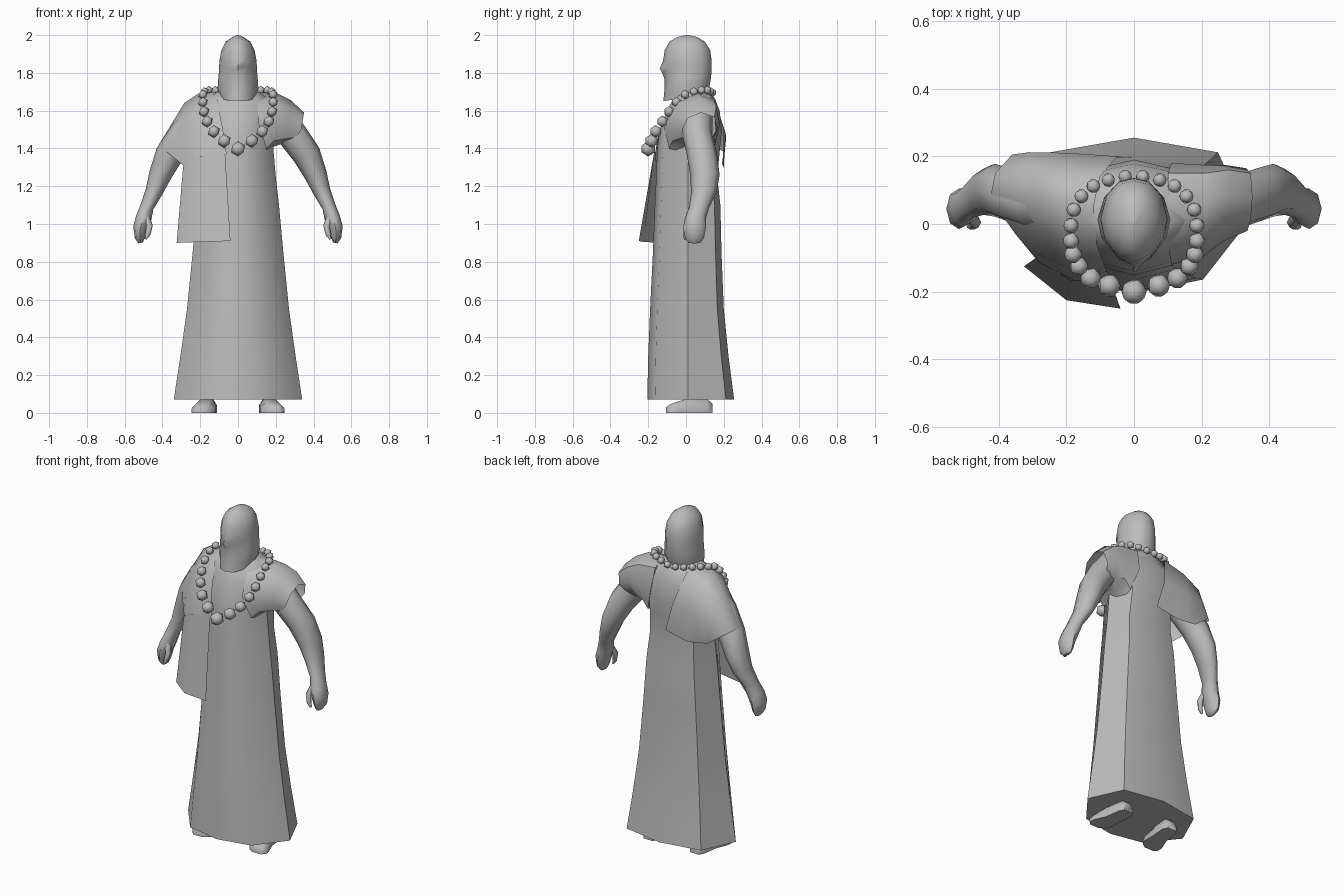
import bpy, bmesh, math
from mathutils import Vector

grey = bpy.data.materials.new("plain grey")
grey.diffuse_color = (0.5, 0.5, 0.5, 1)


def make(name, rows, closed=True, caps=(True, True), angle=50):
    """Skin a list of equal-length point rows into one surface."""
    bm = bmesh.new()
    grid = [[bm.verts.new(p) for p in row] for row in rows]
    n = len(rows[0])
    for a, b in zip(grid, grid[1:]):
        for i in range(n if closed else n - 1):
            j = (i + 1) % n
            bm.faces.new((a[i], a[j], b[j], b[i]))
    if closed and caps[0]:
        bm.faces.new(grid[0])
    if closed and caps[1]:
        bm.faces.new(grid[-1])
    bmesh.ops.remove_doubles(bm, verts=bm.verts, dist=0.0005)
    bmesh.ops.recalc_face_normals(bm, faces=bm.faces)
    return finish(name, bm, angle)


def finish(name, bm, angle):
    me = bpy.data.meshes.new(name)
    bm.to_mesh(me)
    bm.free()
    me.materials.append(grey)
    ob = bpy.data.objects.new(name, me)
    bpy.context.collection.objects.link(ob)
    bpy.ops.object.select_all(action='DESELECT')
    ob.select_set(True)
    bpy.context.view_layer.objects.active = ob
    bpy.ops.object.shade_smooth_by_angle(angle=math.radians(angle))
    return ob


def symmetric(half):
    """Close a half outline running from front centre to back centre."""
    return half + [(-x, y, z) for x, y, z in half[-2:0:-1]]


def limb(path, sides=8):
    """Elliptical rings (x, y, z, half width, half depth) across a path."""
    rows = []
    for i, (x, y, z, a, b) in enumerate(path):
        p, q = path[max(i - 1, 0)], path[min(i + 1, len(path) - 1)]
        d = Vector((q[0] - p[0], 0, q[2] - p[2])).normalized()
        across = Vector((-d.z, 0, d.x))
        rows.append([Vector((x, y, z)) + across * a * math.cos(t) + Vector((0, b * math.sin(t), 0))
                     for t in (2 * math.pi * k / sides for k in range(sides))])
    return rows


def flip(rows, s):
    return [[(p[0] * s, p[1], p[2]) for p in r] for r in rows]


# Robe: eight-sided rings as height, half width, front, back
robe = [(0.07, .34, -.205, .255), (.30, .305, -.20, .225), (.55, .27, -.19, .20),
        (.85, .24, -.175, .188), (1.10, .217, -.165, .182), (1.25, .20, -.158, .165),
        (1.40, .187, -.152, .18), (1.50, .19, -.14, .19), (1.60, .19, -.10, .178),
        (1.66, .17, -.07, .155), (1.70, .11, -.03, .13)]
make("robe", [symmetric([(0, f, z), (.6 * w, .8 * f, z), (w, .01, z), (.73 * w, .83 * b, z), (0, b, z)])
              for z, w, f, b in robe])

# Short sleeve on one shoulder
sleeve = [[(.10, .06, 1.70), (.10, -.06, 1.65), (.11, -.12, 1.53), (.15, -.09, 1.40),
           (.15, .06, 1.36), (.15, .15, 1.40), (.11, .18, 1.53), (.10, .15, 1.66)],
          [(.21, .06, 1.69), (.21, -.04, 1.645), (.20, -.10, 1.54), (.19, -.07, 1.44),
           (.19, .05, 1.41), (.19, .15, 1.45), (.20, .175, 1.55), (.21, .15, 1.65)],
          [(.28, .08, 1.655), (.28, .00, 1.61), (.265, -.05, 1.53), (.245, -.04, 1.45),
           (.235, .05, 1.425), (.245, .14, 1.45), (.265, .175, 1.54), (.28, .16, 1.62)],
          [(.35, .08, 1.59), (.345, .01, 1.56), (.335, -.02, 1.50), (.31, -.01, 1.46),
           (.27, .05, 1.43), (.30, .13, 1.45), (.33, .165, 1.50), (.345, .15, 1.565)]]
make("sleeve", sleeve, caps=(True, False))

# Shoulder drape: rows from front over the shoulder to back, moving outward
drape = [[(-.06, -.165, 1.37), (-.08, -.14, 1.50), (-.11, -.06, 1.66), (-.12, .05, 1.70),
          (-.10, .14, 1.68), (-.05, .20, 1.50), (.00, .195, 1.33)],
         [(-.18, -.165, 1.34), (-.20, -.13, 1.48), (-.21, -.05, 1.62), (-.21, .06, 1.69),
          (-.22, .16, 1.63), (-.20, .21, 1.48), (-.14, .20, 1.30)],
         [(-.28, -.115, 1.31), (-.295, -.08, 1.42), (-.29, -.01, 1.55), (-.285, .08, 1.64),
          (-.32, .17, 1.56), (-.31, .212, 1.45), (-.23, .195, 1.31)],
         [(-.29, -.10, 1.31), (-.35, -.03, 1.36), (-.40, .04, 1.40), (-.422, .09, 1.415),
          (-.41, .15, 1.41), (-.36, .205, 1.38), (-.28, .19, 1.32)]]
make("shoulder_drape", drape, closed=False)

# Hanging cloth panel below the drape
make("hanging_panel", [[(-.07, -.165, 1.40), (-.19, -.165, 1.36), (-.29, -.10, 1.31)],
                       [(-.04, -.25, .91), (-.20, -.225, .905), (-.325, -.125, .90)]], closed=False)

# Arms, thumbs and feet on both sides
arm = [(.20, .06, 1.58, .08, .08), (.29, .06, 1.47, .08, .08), (.365, .085, 1.365, .075, .08),
       (.412, .10, 1.26, .06, .078), (.445, .095, 1.17, .046, .068), (.482, .07, 1.09, .036, .054),
       (.50, .05, 1.03, .042, .056), (.517, .045, .98, .038, .06), (.52, .045, .925, .026, .05),
       (.515, .045, .90, .012, .03)]
thumb = [(.488, .03, 1.04, .02, .022), (.468, .005, .99, .017, .018),
         (.478, -.005, .945, .014, .013), (.49, -.005, .92, .006, .007)]
# Foot rings from heel to toe as y, centre x, half width, height
foot = [(.14, .155, .03, .05), (.11, .155, .045, .075), (.02, .165, .048, .08),
        (-.05, .18, .062, .058), (-.085, .19, .055, .045), (-.105, .195, .03, .03)]
feet = [[(c - w, y, 0), (c - w, y, h * .5), (c - w * .5, y, h), (c + w * .5, y, h),
         (c + w, y, h * .5), (c + w, y, 0)] for y, c, w, h in foot]
for side, s in (("left", 1), ("right", -1)):
    make(side + "_arm", flip(limb(arm), s), angle=60)
    make(side + "_thumb", flip(limb(thumb, 6), s), angle=60)
    make(side + "_foot", flip(feet, s), angle=60)

# Head and beard: front height, back height, half width, front, cheek, back
head = [(1.65, 1.69, .095, -.12, -.105, .115), (1.70, 1.73, .108, -.115, -.095, .125),
        (1.765, 1.78, .104, -.113, -.092, .133), (1.80, 1.81, .101, -.126, -.09, .135),
        (1.825, 1.84, .10, -.14, -.088, .136), (1.86, 1.87, .098, -.122, -.098, .135),
        (1.92, 1.92, .088, -.113, -.092, .128), (1.965, 1.965, .066, -.088, -.07, .10),
        (1.99, 1.99, .03, -.045, -.035, .06), (2.0, 2.0, .004, 0, .002, .012)]
rows = []
for zf, zb, w, f, c, b in head:
    def h(y):
        return zf + (zb - zf) * (y - f) / (b - f)
    rows.append(symmetric([(x, y, h(y)) for x, y in
                           ((0, f), (.48 * w, c), (.88 * w, .45 * c), (w, .03 * b + .01),
                            (.82 * w, .62 * b), (.45 * w, .92 * b), (0, b))]))
make("head", rows, angle=60)

# Neck under the beard
make("neck", [[(.085 * math.cos(t), .04 + .075 * math.sin(t), z)
               for t in (k * math.pi / 4 for k in range(8))] for z in (1.62, 1.74)])

# Bead necklace, growing toward the front
beads = [(0, -.20, 1.398, .041), (.073, -.182, 1.44, .037), (.128, -.16, 1.49, .034),
         (.163, -.125, 1.543, .031), (.18, -.09, 1.595, .029), (.186, -.05, 1.645, .027),
         (.186, -.005, 1.685, .025), (.178, .042, 1.70, .024), (.155, .082, 1.708, .023),
         (.12, .112, 1.708, .023), (.076, .13, 1.702, .022), (.026, .14, 1.695, .022)]
bm = bmesh.new()
for x, y, z, r in beads:
    for s in ((1, -1) if x else (1,)):
        ret = bmesh.ops.create_icosphere(bm, subdivisions=1, radius=r)
        bmesh.ops.translate(bm, verts=ret["verts"], vec=(x * s, y, z))
finish("bead_necklace", bm, 60)
